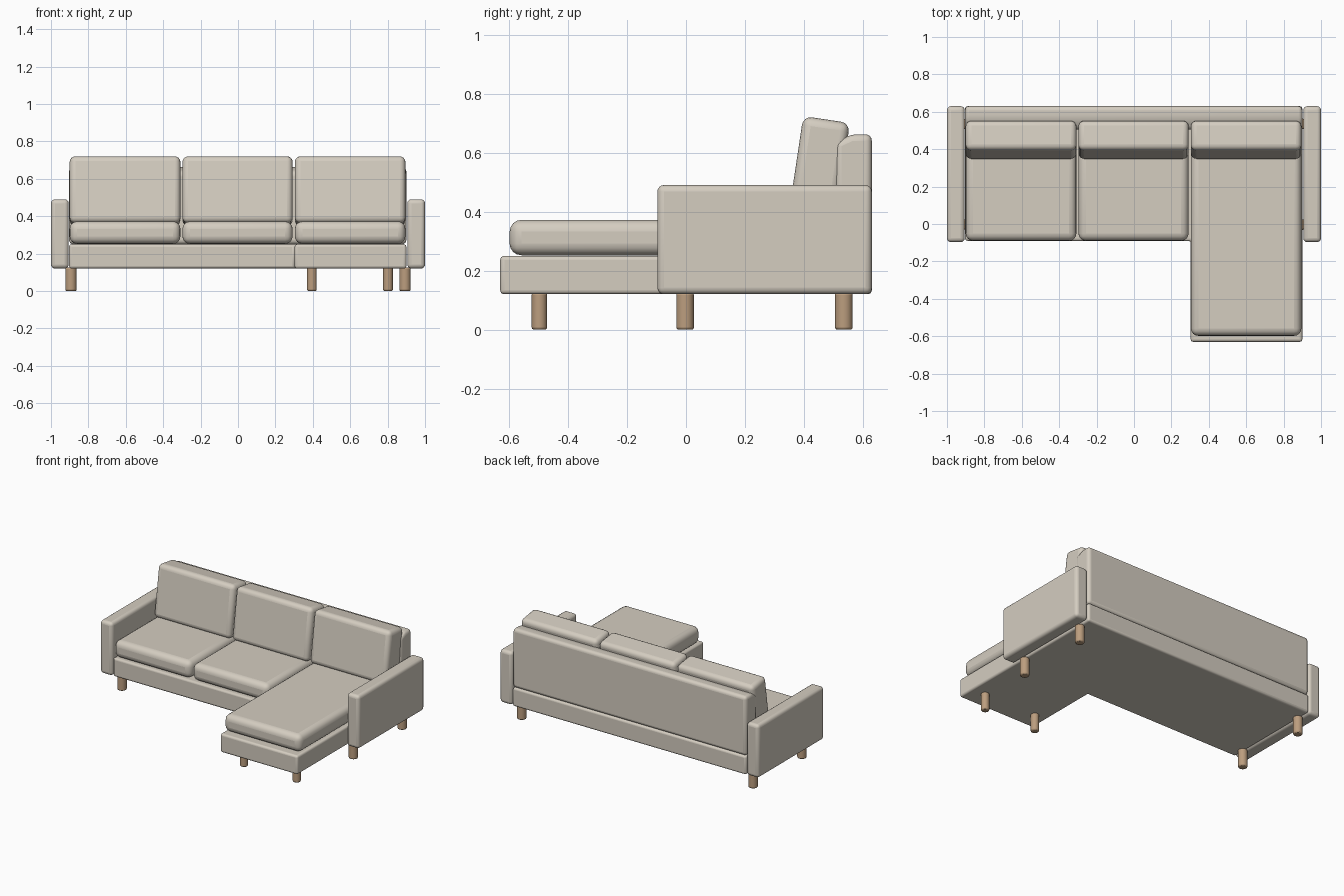
import bpy, bmesh, math
from mathutils import Matrix

if "Cube" in bpy.data.objects:
    bpy.data.objects.remove(bpy.data.objects["Cube"])


def material(name, rgb):
    m = bpy.data.materials.new(name)
    m.diffuse_color = (*rgb, 1)
    m.use_nodes = True
    m.node_tree.nodes["Principled BSDF"].inputs["Base Color"].default_value = m.diffuse_color
    return m


FABRIC = material("fabric", (0.66, 0.61, 0.53))
WOOD = material("wood", (0.50, 0.34, 0.21))


def finish(name, bm, mat, bevel, segments=4):
    bmesh.ops.recalc_face_normals(bm, faces=bm.faces)
    mesh = bpy.data.meshes.new(name)
    bm.to_mesh(mesh)
    bm.free()
    mesh.materials.append(mat)
    ob = bpy.data.objects.new(name, mesh)
    bpy.context.collection.objects.link(ob)
    mod = ob.modifiers.new("rounded edges", 'BEVEL')
    mod.width, mod.segments = bevel, segments
    mod.limit_method, mod.angle_limit = 'ANGLE', math.radians(20 if mat is FABRIC else 50)
    bpy.ops.object.select_all(action='DESELECT')
    ob.select_set(True)
    bpy.context.view_layer.objects.active = ob
    bpy.ops.object.shade_smooth_by_angle(angle=math.radians(35))
    return ob


def box(name, x, y, z, bevel):
    bm = bmesh.new()
    size = [b - a for a, b in (x, y, z)]
    mid = [(a + b) / 2 for a, b in (x, y, z)]
    bmesh.ops.create_cube(bm, size=1, matrix=Matrix.Translation(mid) @ Matrix.Diagonal((*size, 1)))
    return finish(name, bm, FABRIC, bevel)


def prism(name, points, vec, bevel):
    bm = bmesh.new()
    face = bm.faces.new([bm.verts.new(p) for p in points])
    ext = bmesh.ops.extrude_face_region(bm, geom=[face])
    bmesh.ops.translate(bm, vec=vec, verts=[v for v in ext["geom"] if isinstance(v, bmesh.types.BMVert)])
    return finish(name, bm, FABRIC, bevel)


def leg(name, x, y, r):
    bm = bmesh.new()
    bmesh.ops.create_cone(bm, cap_ends=True, segments=24, radius1=r, radius2=r, depth=0.125,
                          matrix=Matrix.Translation((x, y, 0.0625)))
    finish(name, bm, WOOD, 0.007, 2)


# L-shaped base with the chaise on the right
plan = [(-0.903, 0.63), (-0.903, -0.09), (0.303, -0.09), (0.303, -0.63), (0.9, -0.63), (0.9, 0.63)]
prism("base", [(x, y, 0.12) for x, y in plan], (0, 0, 0.13), 0.014)

# Back rest with a sloped front top edge
side = [(0.505, 0.25), (0.505, 0.635), (0.56, 0.662), (0.63, 0.662), (0.63, 0.25)]
prism("back_rest", [(-0.903, y, z) for y, z in side], (1.803, 0, 0), 0.022)

# Arms
for label, s in (("left", -1), ("right", 1)):
    box(label + "_arm", sorted((s * 0.905, s * 1.0)), (-0.097, 0.63), (0.12, 0.49), 0.022)

# Seat cushions, and leaning back cushions
spans = (("left", -0.9, -0.308, -0.09), ("middle", -0.297, 0.292, -0.09), ("right", 0.304, 0.895, -0.598))
for label, x0, x1, front in spans:
    box(label + "_seat_cushion", (x0, x1), (front, 0.505), (0.252, 0.372), 0.04)
    c = box(label + "_back_cushion", (x0, x1), (-0.08, 0.08), (-0.18, 0.18), 0.03)
    c.location = (0, 0.45, 0.534)
    c.rotation_euler.x = math.radians(-8.5)

# Legs
for label, s in (("left", -1), ("right", 1)):
    leg(label + "_front_leg", s * 0.893, -0.003, 0.03)
    leg(label + "_back_leg", s * 0.893, 0.535, 0.03)
leg("chaise_left_leg", 0.395, -0.497, 0.026)
leg("chaise_right_leg", 0.802, -0.497, 0.026)
